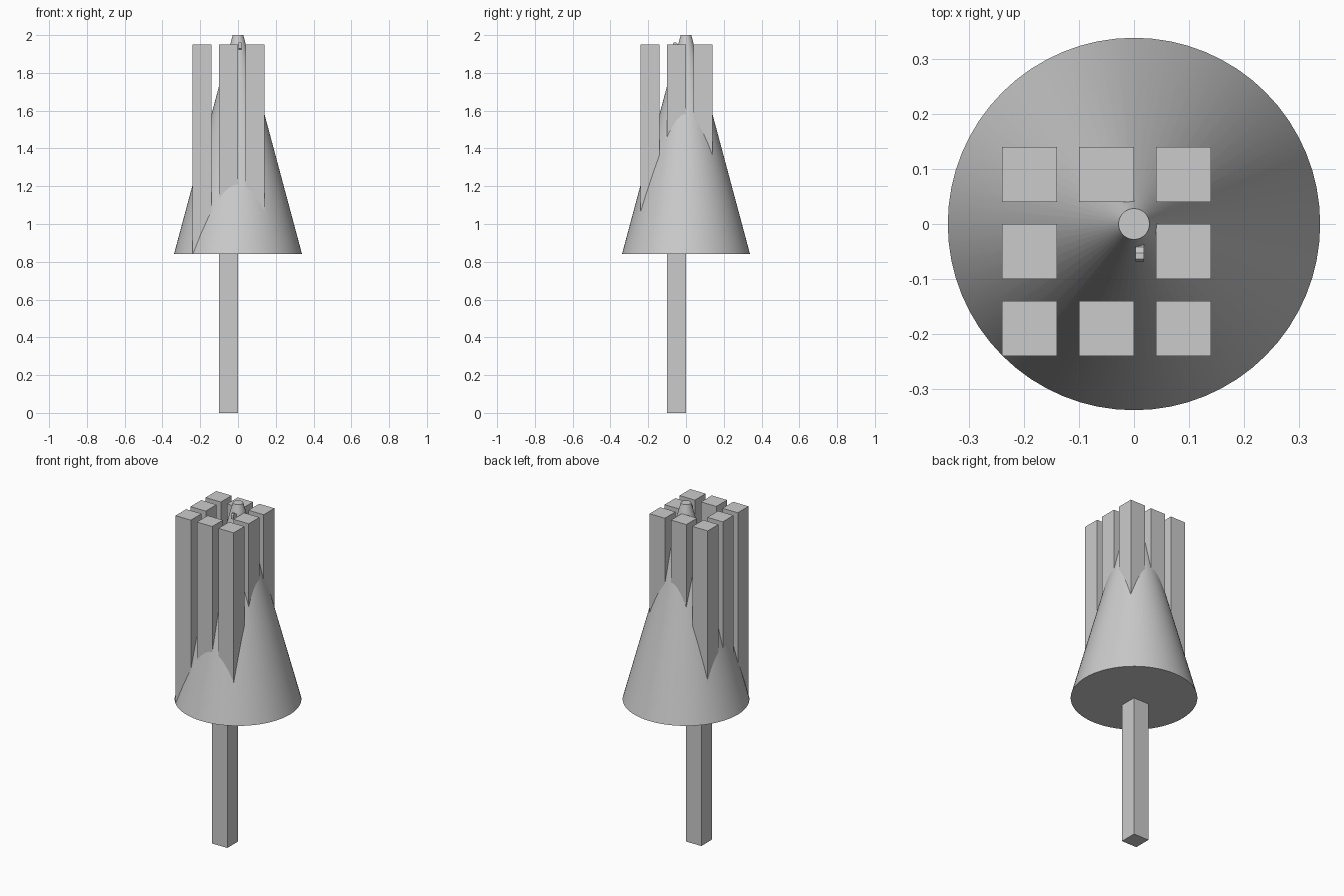
import bpy, bmesh

if "Cube" in bpy.data.objects:
    bpy.data.objects.remove(bpy.data.objects["Cube"])

grey = bpy.data.materials.new("plain grey")
grey.diffuse_color = (0.6, 0.6, 0.6, 1)
grey.use_nodes = True
grey.node_tree.nodes["Principled BSDF"].inputs["Base Color"].default_value = grey.diffuse_color


def finish(bm, name):
    bmesh.ops.recalc_face_normals(bm, faces=bm.faces[:])
    mesh = bpy.data.meshes.new(name)
    bm.to_mesh(mesh)
    bm.free()
    mesh.materials.append(grey)
    obj = bpy.data.objects.new(name, mesh)
    bpy.context.collection.objects.link(obj)
    return obj


def box(name, x0, x1, y0, y1, z0, z1):
    bm = bmesh.new()
    bmesh.ops.create_cube(bm, size=1)
    for v in bm.verts:
        v.co.x = x1 if v.co.x > 0 else x0
        v.co.y = y1 if v.co.y > 0 else y0
        v.co.z = z1 if v.co.z > 0 else z0
    return finish(bm, name)


# Tapered body with a small flat tip
bm = bmesh.new()
bmesh.ops.create_cone(bm, cap_ends=True, segments=64, radius1=0.339,
                      radius2=0.028, depth=1.16)
bmesh.ops.translate(bm, verts=bm.verts[:], vec=(0, 0, 1.42))
body = finish(bm, "cone_body")
bpy.context.view_layer.objects.active = body
body.select_set(True)
bpy.ops.object.shade_smooth_by_angle()

# Grid of square columns; the middle one drops down to form the post
SIDE = 0.1
for row, y in enumerate((-0.24, -0.1, 0.04)):
    for col, x in enumerate((-0.24, -0.1, 0.04)):
        if row == 1 and col == 1:
            box("post", x, x + SIDE, y, y + SIDE, 0, 1.11)
        else:
            box(f"column_{row}_{col}", x, x + SIDE, y, y + SIDE, 0.843, 1.95)

# Small hook on the front of the tip, a side profile extruded across x
profile = [(-0.03, 1.935), (-0.055, 1.925), (-0.068, 1.93), (-0.068, 1.955),
           (-0.064, 1.962), (-0.053, 1.962), (-0.042, 1.95), (-0.03, 1.95)]
bm = bmesh.new()
face = bm.faces.new([bm.verts.new((0.003, y, z)) for y, z in profile])
ext = bmesh.ops.extrude_face_region(bm, geom=[face])
bmesh.ops.translate(bm, vec=(0.015, 0, 0),
                    verts=[g for g in ext["geom"] if isinstance(g, bmesh.types.BMVert)])
finish(bm, "tip_hook")
